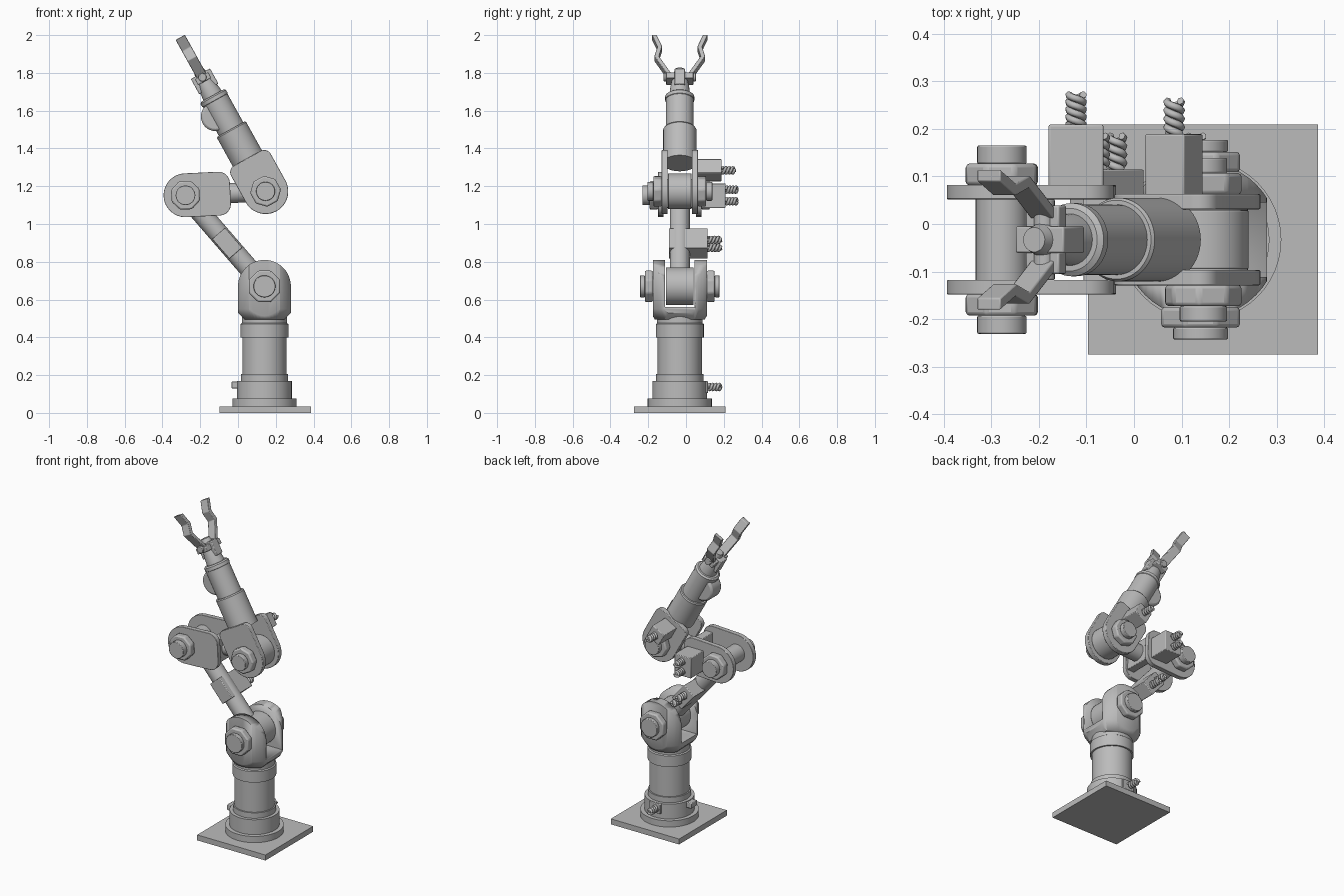
import bpy, bmesh
from math import pi, sin, cos, radians
from mathutils import Matrix, Vector

cube = bpy.data.objects.get("Cube")
if cube:
    bpy.data.objects.remove(cube)

grey = bpy.data.materials.new("machine_grey")
grey.use_nodes = True
grey.diffuse_color = (0.5, 0.5, 0.5, 1)
grey.node_tree.nodes["Principled BSDF"].inputs["Base Color"].default_value = (0.5, 0.5, 0.5, 1)

CY = -0.033  # symmetry plane of the arm


def frame(x, z, degrees=0):
    """Local z runs along a link, local y stays on the joint axis."""
    return Matrix.Translation((x, CY, z)) @ Matrix.Rotation(radians(degrees), 4, 'Y')


def finish(name, bm, bevel=0):
    bmesh.ops.recalc_face_normals(bm, faces=bm.faces)
    mesh = bpy.data.meshes.new(name)
    bm.to_mesh(mesh)
    bm.free()
    mesh.materials.append(grey)
    ob = bpy.data.objects.new(name, mesh)
    bpy.context.collection.objects.link(ob)
    bpy.ops.object.select_all(action='DESELECT')
    ob.select_set(True)
    bpy.context.view_layer.objects.active = ob
    bpy.ops.object.shade_smooth_by_angle(angle=radians(35))
    if bevel:
        mod = ob.modifiers.new("Bevel", 'BEVEL')
        mod.width, mod.segments, mod.limit_method = bevel, 2, 'ANGLE'
    return ob


def prism(name, m, outline, y0, y1, bevel=0):
    """Extrude an (x, z) outline along the joint axis."""
    bm = bmesh.new()
    face = bm.faces.new([bm.verts.new((x, y0, z)) for x, z in outline])
    new = bmesh.ops.extrude_face_region(bm, geom=[face])["geom"]
    bmesh.ops.translate(bm, vec=(0, y1 - y0, 0),
                        verts=[g for g in new if isinstance(g, bmesh.types.BMVert)])
    bm.transform(m)
    return finish(name, bm, bevel)


def box(name, m, x0, x1, y0, y1, z0, z1, bevel=0.004):
    return prism(name, m, [(x0, z0), (x1, z0), (x1, z1), (x0, z1)], y0, y1, bevel)


def drum(name, m, r, y0, y1, sides=40, bevel=0.003):
    turn = pi / sides
    k = 1 / cos(turn) if sides == 8 else 1
    pts = [(r * k * cos(2 * pi * i / sides + turn), r * k * sin(2 * pi * i / sides + turn))
           for i in range(sides)]
    return prism(name, m, pts, y0, y1, bevel)


def lathe(name, m, profile, sides=48):
    """Spin an (r, z) profile around local z, capping both ends."""
    bm = bmesh.new()
    rings = [[bm.verts.new((r * cos(2 * pi * i / sides), r * sin(2 * pi * i / sides), z))
              for i in range(sides)] for r, z in profile]
    for a, b in zip(rings, rings[1:]):
        for i in range(sides):
            j = (i + 1) % sides
            bm.faces.new((a[i], a[j], b[j], b[i]))
    bm.faces.new(rings[0])
    bm.faces.new(rings[-1])
    bm.transform(m)
    return finish(name, bm)


def plate_outline(r, length, corner):
    """Half round at the pivot, rounded corners at the far end."""
    def arc(cx, cz, rad, a0, a1, n):
        return [(cx + rad * cos(radians(a0 + (a1 - a0) * i / n)),
                 cz + rad * sin(radians(a0 + (a1 - a0) * i / n))) for i in range(n + 1)]
    return (arc(0, 0, r, 180, 360, 24) + arc(r - corner, length - corner, corner, 0, 90, 6)
            + arc(corner - r, length - corner, corner, 90, 180, 6))


def joint_caps(name, m, start, mid, end, r_big, r_small):
    for side, word in ((-1, "front"), (1, "back")):
        drum(f"{name}_{word}_nut", m, r_big, side * start, side * mid, 8, 0.008)
        drum(f"{name}_{word}_pin", m, r_small, side * mid, side * end)


def cable(name, m, x, z, y0, y1):
    """Twisted cable stub: two strands around a core."""
    drum(name + "_core", m @ Matrix.Translation((x, 0, z)), 0.011, y0, y1 - 0.005, 12, 0)
    curve = bpy.data.curves.new(name, 'CURVE')
    curve.dimensions = '3D'
    curve.bevel_depth, curve.bevel_resolution, curve.use_fill_caps = 0.008, 1, True
    n = 40
    for phase in (0, pi):
        sp = curve.splines.new('POLY')
        sp.points.add(n)
        for i, p in enumerate(sp.points):
            a = phase + 2 * pi * 2 * i / n
            v = m @ Vector((x + 0.015 * cos(a), y0 + (y1 - y0) * i / n, z + 0.015 * sin(a)))
            p.co = (*v, 1)
    curve.materials.append(grey)
    bpy.context.collection.objects.link(bpy.data.objects.new(name, curve))


# Base plate, pedestal and its connectors
base = frame(0.145, 0)
box("base_plate", base, -0.242, 0.242, -0.242, 0.242, 0, 0.035, 0)
ped = frame(0.14, 0)
lathe("pedestal", ped, [(0.17, 0.035), (0.17, 0.075), (0.145, 0.075), (0.145, 0.17),
                        (0.125, 0.17), (0.125, 0.205), (0.117, 0.205), (0.117, 0.4),
                        (0.127, 0.4), (0.127, 0.47), (0.12, 0.475), (0.12, 0.52)])
box("side_connector", ped, -0.175, -0.12, -0.03, 0.03, 0.13, 0.165)
box("back_connector", ped, -0.04, 0.04, 0.1, 0.15, 0.105, 0.168)
cable("base_cable", ped, -0.01, 0.137, 0.15, 0.218)

# Shoulder fork: an arch trimmed round, with a slot for the lower arm
shoulder = frame(0.14, 0.67)
arch = [(0.14 * cos(pi * i / 24), 0.14 * sin(pi * i / 24)) for i in range(25)]
arch += [(-0.14, -0.14), (-0.105, -0.175), (0.105, -0.175), (0.14, -0.14)]
fork = prism("shoulder_fork", shoulder, arch, -0.143, 0.143)
trim = lathe("fork_trim_cutter", shoulder, [(0.12, -0.195), (0.165, -0.12), (0.165, 0.2)])
slot = box("fork_slot_cutter", shoulder, -0.3, 0.3, -0.078, 0.078, -0.11, 0.3, 0)
for cutter, op in ((trim, 'INTERSECT'), (slot, 'DIFFERENCE')):
    mod = fork.modifiers.new(op.title(), 'BOOLEAN')
    mod.object, mod.operation, mod.solver = cutter, op, 'EXACT'
bpy.context.view_layer.update()
cut_mesh = bpy.data.meshes.new_from_object(
    fork.evaluated_get(bpy.context.evaluated_depsgraph_get()))
fork.modifiers.clear()
fork.data = cut_mesh
for cutter in (trim, slot):
    bpy.data.objects.remove(cutter)
joint_caps("shoulder", shoulder, 0.142, 0.185, 0.21, 0.083, 0.058)

# Lower arm with its motor
lower = frame(0.14, 0.67, -40.9)
drum("lower_arm_knuckle", lower, 0.1, -0.074, 0.074)
lathe("lower_arm_tube", lower, [(0.053, 0), (0.053, 0.638)], 32)
box("lower_arm_motor", lower, -0.045, 0.045, -0.058, 0.148, 0.232, 0.37)
for i, s in enumerate((0.27, 0.325)):
    cable(f"lower_arm_cable_{i}", lower, 0, s, 0.148, 0.218)

# Elbow fork and the short link
elbow = frame(-0.278, 1.152, 87.2)
drum("elbow_pin", elbow, 0.055, -0.09, 0.09)
for side, word in ((-1, "front"), (1, "back")):
    prism(f"elbow_{word}_plate", elbow, plate_outline(0.116, 0.238, 0.06),
          side * 0.085, side * 0.115, 0.002)
joint_caps("elbow", elbow, 0.114, 0.16, 0.198, 0.075, 0.052)
box("elbow_bridge", elbow, -0.075, 0.075, -0.09, 0.09, 0.175, 0.225)
lathe("link_tube", elbow, [(0.053, 0.2), (0.053, 0.4)], 32)
motor = frame(-0.122, 1.15)
box("elbow_motor", motor, -0.058, 0.058, 0.11, 0.242, -0.065, 0.065)
for i, z in enumerate((0.032, -0.03)):
    cable(f"elbow_cable_{i}", motor, 0, z, 0.242, 0.305)

# Forearm fork, motor and tubes
fore = frame(0.146, 1.173, -29)
drum("forearm_knuckle", fore, 0.095, -0.062, 0.062)
for side, word in ((-1, "front"), (1, "back")):
    prism(f"forearm_{word}_plate", fore, plate_outline(0.12, 0.2, 0.04),
          side * 0.064, side * 0.096, 0.003)
joint_caps("forearm", fore, 0.095, 0.14, 0.172, 0.076, 0.05)
box("forearm_motor", fore, -0.047, 0.047, 0.09, 0.222, 0.085, 0.17)
cable("forearm_cable", fore, 0, 0.127, 0.222, 0.292)
lathe("forearm_tube", fore, [(0.088, 0.17), (0.088, 0.37), (0.083, 0.377), (0.074, 0.377),
                             (0.074, 0.55), (0.077, 0.552), (0.077, 0.572), (0.066, 0.58)])
drum("forearm_bulge", fore @ Matrix.Translation((-0.04, 0, 0.475)), 0.077, -0.05, 0.05, 40, 0.012)

# Wrist and gripper
lathe("wrist_cone", fore, [(0.055, 0.575), (0.05, 0.63), (0.036, 0.7), (0.026, 0.735)], 32)
box("wrist_block", fore, -0.058, 0.058, -0.028, 0.028, 0.62, 0.712)
bar = [(0.05, 0.69), (0.121, 0.803), (0.104, 0.862), (0.134, 0.932)]
for side, word in ((-1, "front"), (1, "back")):
    box(f"{word}_knuckle", fore, -0.04, 0.04, side * 0.025, side * 0.072, 0.665, 0.7)
    drum(f"{word}_knuckle_pin", fore @ Matrix.Translation((0, 0, 0.69)), 0.022,
         side * 0.025, side * 0.085, 16)
    bm = bmesh.new()
    edge = [(q - 0.011, s) for q, s in bar] + [(q + 0.014, s) for q, s in reversed(bar)]
    face = bm.faces.new([bm.verts.new((-0.028, side * q, s)) for q, s in edge])
    out = bmesh.ops.extrude_face_region(bm, geom=[face])["geom"]
    bmesh.ops.translate(bm, vec=(0.056, 0, 0),
                        verts=[g for g in out if isinstance(g, bmesh.types.BMVert)])
    bm.transform(fore)
    finish(f"{word}_finger", bm, 0.003)
